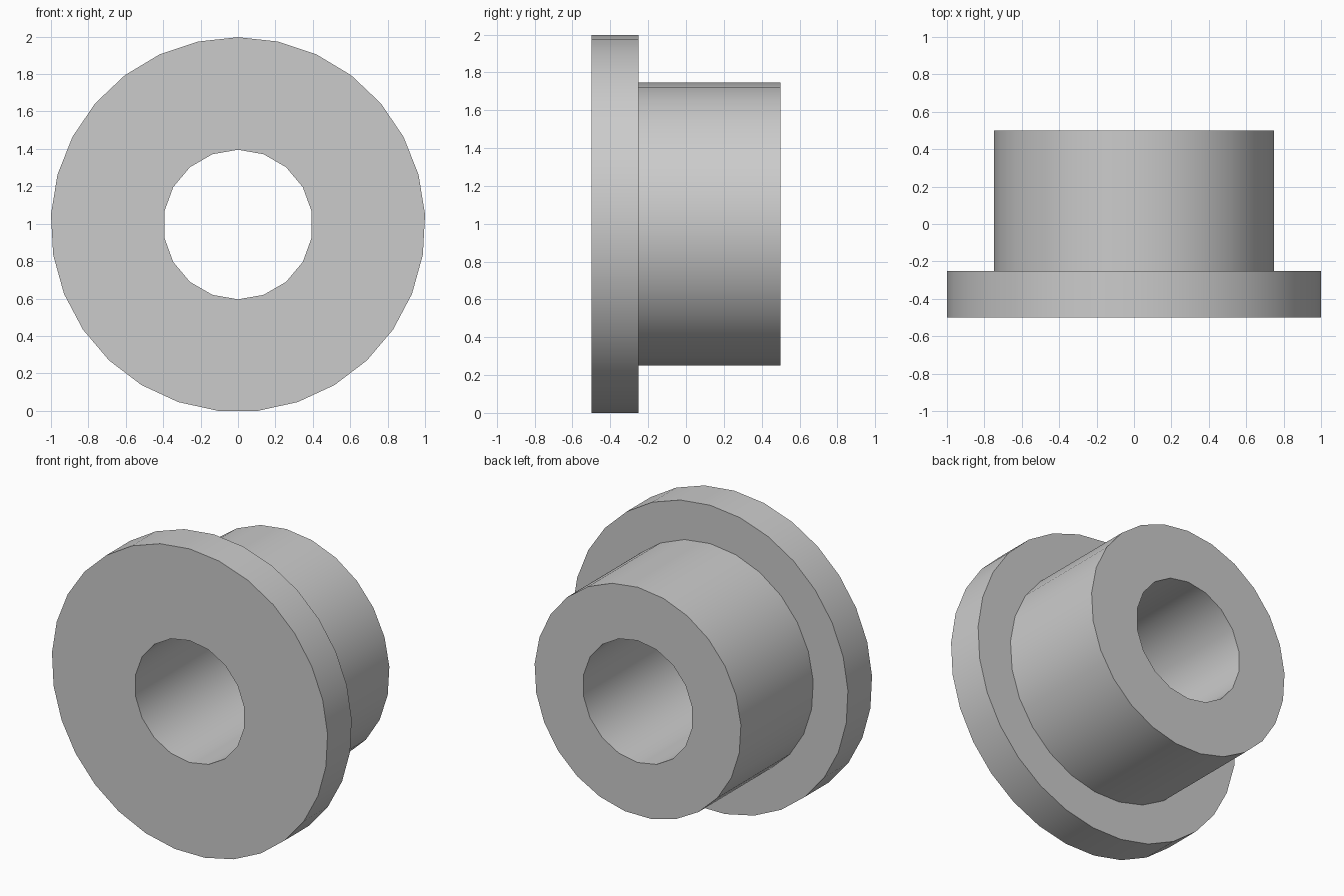
import bpy, bmesh
from math import sin, cos, pi, radians

cube = bpy.data.objects.get("Cube")
if cube:
    bpy.data.objects.remove(cube)

FLANGE_R, BARREL_R, BORE_R = 1.0015, 0.75, 0.4
FRONT, SHOULDER, BACK = -0.5, -0.25, 0.5
CENTRE_Z = FLANGE_R * cos(pi / 29)     # the flange rests on its lowest flat

grey = bpy.data.materials.new("plain grey")
grey.use_nodes = True
colour = (0.6, 0.6, 0.6, 1)
grey.diffuse_color = colour
grey.node_tree.nodes["Principled BSDF"].inputs["Base Color"].default_value = colour

bm = bmesh.new()


def ring(radius, y, sides):
    """Closed loop of edges around the y axis, starting at the top."""
    angles = [2 * pi * i / sides for i in range(sides)]
    verts = [bm.verts.new((radius * sin(a), y, CENTRE_Z + radius * cos(a))) for a in angles]
    return [bm.edges.new((verts[i - 1], verts[i])) for i in range(sides)]


def wall(a, b):
    """Straight tube between two matching rings."""
    for e, f in zip(a, b):
        bm.faces.new((e.verts[0], e.verts[1], f.verts[1], f.verts[0]))


def flat_ring(outer, inner):
    """Flat washer-shaped face between two rings in one plane."""
    bmesh.ops.triangle_fill(bm, edges=outer + inner, use_beauty=True, normal=(0, 1, 0))


flange_front, flange_back = [ring(FLANGE_R, y, 29) for y in (FRONT, SHOULDER)]
barrel_front, barrel_back = [ring(BARREL_R, y, 25) for y in (SHOULDER, BACK)]
bore_front, bore_back = [ring(BORE_R, y, 18) for y in (FRONT, BACK)]

# Flange rim, barrel side and bore
wall(flange_front, flange_back)
wall(barrel_front, barrel_back)
wall(bore_front, bore_back)

# Front face, shoulder and back face
flat_ring(flange_front, bore_front)
flat_ring(flange_back, barrel_front)
flat_ring(barrel_back, bore_back)

bmesh.ops.recalc_face_normals(bm, faces=bm.faces)
mesh = bpy.data.meshes.new("flanged_bushing")
bm.to_mesh(mesh)
bm.free()
mesh.materials.append(grey)

bushing = bpy.data.objects.new("flanged_bushing", mesh)
bpy.context.collection.objects.link(bushing)
bpy.ops.object.select_all(action='DESELECT')
bushing.select_set(True)
bpy.context.view_layer.objects.active = bushing
bpy.ops.object.shade_smooth_by_angle(angle=radians(30))
